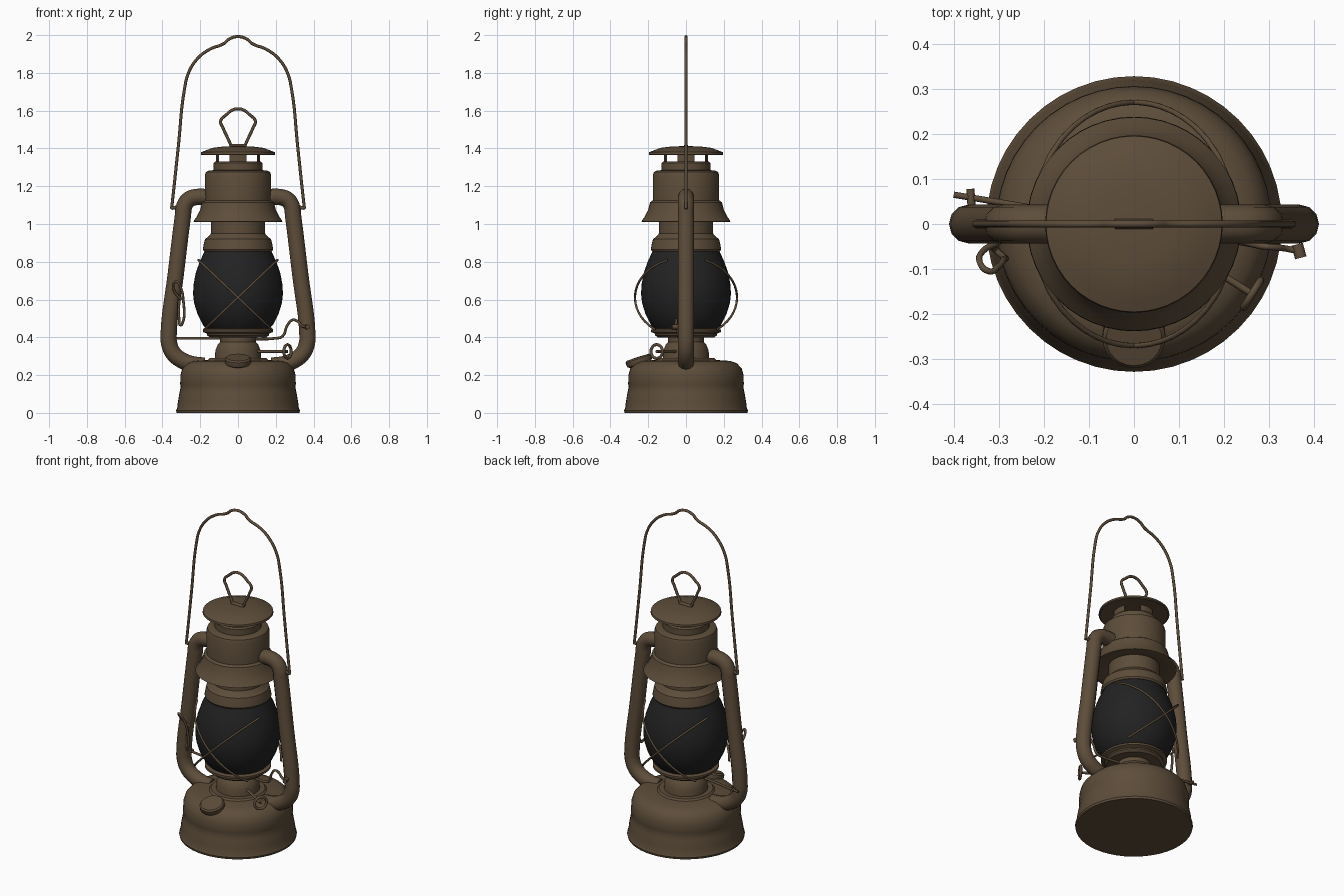
import bpy, bmesh, math
from mathutils import Vector

cube = bpy.data.objects.get("Cube")
if cube:
    bpy.data.objects.remove(cube, do_unlink=True)


def material(name, color):
    m = bpy.data.materials.new(name)
    m.use_nodes = True
    m.diffuse_color = color
    bsdf = m.node_tree.nodes["Principled BSDF"]
    bsdf.inputs["Base Color"].default_value = color
    bsdf.inputs["Roughness"].default_value = 0.7
    return m


BROWN = material("aged_brown_metal", (0.110, 0.074, 0.042, 1))
DARK = material("smoked_glass", (0.016, 0.016, 0.017, 1))


def smooth(ob, degrees=35):
    bpy.ops.object.select_all(action="DESELECT")
    ob.select_set(True)
    bpy.context.view_layer.objects.active = ob
    bpy.ops.object.shade_smooth_by_angle(angle=math.radians(degrees))


def lathe(name, profile, mat=BROWN, steps=48, keep=None):
    """Spin an (r, z) profile about z; keep(angle) may cut openings."""
    bm = bmesh.new()
    verts = [bm.verts.new((r, 0, z)) for r, z in profile]
    edges = [bm.edges.new(pair) for pair in zip(verts, verts[1:])]
    bmesh.ops.spin(bm, geom=verts + edges, cent=(0, 0, 0), axis=(0, 0, 1),
                   angle=math.tau, steps=steps, use_duplicate=False)
    bmesh.ops.remove_doubles(bm, verts=bm.verts, dist=0.0005)
    if keep:
        gone = [f for f in bm.faces
                if not keep(math.atan2(*f.calc_center_median().yx))]
        bmesh.ops.delete(bm, geom=gone, context="FACES")
    bmesh.ops.recalc_face_normals(bm, faces=bm.faces)
    me = bpy.data.meshes.new(name)
    bm.to_mesh(me)
    bm.free()
    me.materials.append(mat)
    ob = bpy.data.objects.new(name, me)
    bpy.context.collection.objects.link(ob)
    smooth(ob)
    return ob


def wire(name, points, radius=0.008, closed=False, sides=2, poly=False):
    """Round bar through the points, converted to a mesh."""
    cu = bpy.data.curves.new(name, "CURVE")
    cu.dimensions = "3D"
    cu.bevel_depth = radius
    cu.bevel_resolution = sides
    cu.resolution_u = 6
    cu.use_fill_caps = True
    sp = cu.splines.new("POLY" if poly else "BEZIER")
    if poly:
        sp.points.add(len(points) - 1)
        for p, co in zip(sp.points, points):
            p.co = (*co, 1)
    else:
        sp.bezier_points.add(len(points) - 1)
        for p, co in zip(sp.bezier_points, points):
            p.co = co
            p.handle_left_type = p.handle_right_type = "AUTO"
    sp.use_cyclic_u = closed
    cu.materials.append(BROWN)
    ob = bpy.data.objects.new(name, cu)
    bpy.context.collection.objects.link(ob)
    bpy.ops.object.select_all(action="DESELECT")
    ob.select_set(True)
    bpy.context.view_layer.objects.active = ob
    bpy.ops.object.convert(target="MESH")
    smooth(bpy.context.object, 50)
    return bpy.context.object


def mirrored(half):
    """Full path from a half path that ends on x = 0."""
    return half + [(-x, y, z) for x, y, z in reversed(half[:-1])]


# Fuel tank
lathe("fuel_tank", [(0, 0), (0.325, 0), (0.328, 0.012), (0.322, 0.025),
                    (0.318, 0.06), (0.309, 0.11), (0.303, 0.14), (0.306, 0.15),
                    (0.305, 0.2), (0.295, 0.235), (0.27, 0.262), (0.235, 0.275),
                    (0.16, 0.28), (0.15, 0.29), (0, 0.29)])

# Burner and globe seat
lathe("burner", [(0, 0.28), (0.122, 0.28), (0.12, 0.33), (0.108, 0.36),
                 (0.095, 0.375), (0.095, 0.41), (0, 0.41)])
lathe("globe_seat", [(0, 0.4), (0.15, 0.4), (0.165, 0.412), (0.165, 0.42),
                     (0.185, 0.428), (0.185, 0.44), (0.165, 0.447), (0, 0.447)])

# Glass globe
lathe("globe", [(0.16, 0.44), (0.185, 0.465), (0.215, 0.525), (0.232, 0.58),
                (0.238, 0.63), (0.235, 0.68), (0.224, 0.74), (0.203, 0.8),
                (0.175, 0.86)], DARK)

# Collar over the globe, hood and chimney
lathe("globe_collar", [(0, 0.855), (0.18, 0.855), (0.186, 0.865), (0.182, 0.89),
                       (0.175, 0.92), (0.155, 0.935), (0.143, 0.95),
                       (0.143, 1.2)])
lathe("hood", [(0.143, 1.03), (0.225, 1.01), (0.237, 1.013), (0.218, 1.04),
               (0.2, 1.075), (0.19, 1.115), (0.176, 1.125), (0.176, 1.255),
               (0.17, 1.275), (0.155, 1.283), (0.13, 1.285), (0.13, 1.322),
               (0.122, 1.33), (0, 1.33)])


def on_post(angle):
    quarter = math.pi / 2
    return abs(angle - quarter * round(angle / quarter)) < math.radians(20)


lathe("vent_posts", [(0.116, 1.32), (0.116, 1.375), (0.108, 1.375),
                     (0.108, 1.32), (0.116, 1.32)], keep=on_post)
lathe("chimney_cap", [(0, 1.37), (0.14, 1.37), (0.19, 1.364), (0.197, 1.368),
                      (0.195, 1.38), (0.17, 1.39), (0.135, 1.403),
                      (0.08, 1.41), (0, 1.413)])

# Lifting ring on the cap, with its foot
wire("cap_ring", mirrored([(0.035, 0, 1.41), (0.05, 0, 1.445), (0.08, 0, 1.51),
                           (0.092, 0, 1.545), (0.06, 0, 1.58),
                           (0.03, 0, 1.603), (0, 0, 1.61)]))
wire("cap_ring_foot", [(-0.042, 0, 1.413), (0.042, 0, 1.413)], 0.011)

# Side air tubes
for side, label in ((1, "left"), (-1, "right")):
    path = [(0.15, 1.142), (0.225, 1.142), (0.262, 1.128), (0.284, 1.095),
            (0.292, 1.04), (0.33, 0.73), (0.367, 0.42), (0.364, 0.365),
            (0.342, 0.315), (0.30, 0.28), (0.25, 0.26), (0.18, 0.25)]
    wire(label + "_air_tube", [(side * x, 0, z) for x, z in path], 0.043,
         sides=4)
    # Eye where the carrying handle hooks on
    wire(label + "_handle_hook", [(side * 0.29, 0, 1.09), (side * 0.352, 0, 1.085)],
         0.01)

# Carrying handle
wire("carrying_handle", mirrored([(0.352, 0, 1.08), (0.345, 0, 1.14),
                                  (0.315, 0, 1.42), (0.284, 0, 1.71),
                                  (0.262, 0, 1.8), (0.215, 0, 1.875),
                                  (0.15, 0, 1.925), (0.075, 0, 1.955),
                                  (0.045, 0, 1.98), (0, 0, 1.992)]))

# Crossed guard wires, front and back
for face, label in ((-1, "front"), (1, "back")):
    for lean in (-1, 1):
        pts = []
        for i in range(17):
            t = i / 16
            x = 0.21 - 0.39 * t
            y = 0.27 * math.sqrt(1 - (x / 0.225) ** 2)
            pts.append((lean * x, face * y, 0.81 - 0.37 * t))
        wire(f"{label}_guard_wire_{'a' if lean < 0 else 'b'}", pts, 0.006,
             poly=True)

# Globe lift lever running through the burner
wire("lift_lever", [(-0.40, 0.065, 0.395), (-0.1, 0.015, 0.395),
                    (0.2, -0.035, 0.395), (0.235, -0.04, 0.405),
                    (0.262, -0.045, 0.465), (0.29, -0.05, 0.492),
                    (0.315, -0.052, 0.485), (0.34, -0.055, 0.46),
                    (0.372, -0.062, 0.455)], 0.007)
wire("lever_knob", [(0.362, -0.045, 0.455), (0.37, -0.075, 0.455)], 0.013)
wire("lever_end", [(-0.36, 0.03, 0.395), (-0.363, 0.078, 0.395)], 0.009)

# Spring catch beside the right tube
wire("spring_catch", [(-0.30, -0.04, 0.60), (-0.335, -0.06, 0.64),
                      (-0.342, -0.085, 0.68), (-0.325, -0.104, 0.695),
                      (-0.302, -0.095, 0.66), (-0.29, -0.08, 0.60),
                      (-0.292, -0.07, 0.48), (-0.305, -0.06, 0.465),
                      (-0.312, -0.05, 0.5), (-0.312, -0.04, 0.6)], 0.007)

# Wick adjuster: shaft and ring
shaft = Vector((0.85, -0.53, 0)).normalized()
across = Vector((-shaft.y, shaft.x, 0))
center = Vector((0.262, -0.155, 0.325))
wire("wick_shaft", [Vector((0.07, -0.035, 0.325)), center], 0.008)
wire("wick_ring", [center + across * 0.036 * math.cos(a * math.tau / 10)
                   + Vector((0, 0, 0.036 * math.sin(a * math.tau / 10)))
                   for a in range(10)], 0.008, closed=True)

# Filler cap, tilted forward on the tank shoulder
filler = lathe("filler_cap", [(0, -0.07), (0.045, -0.07), (0.05, -0.025),
                              (0.066, -0.018), (0.07, -0.008), (0.07, 0.01),
                              (0.062, 0.018), (0, 0.02)], steps=24)
filler.location = (0, -0.25, 0.277)
filler.rotation_euler.x = math.radians(18)
